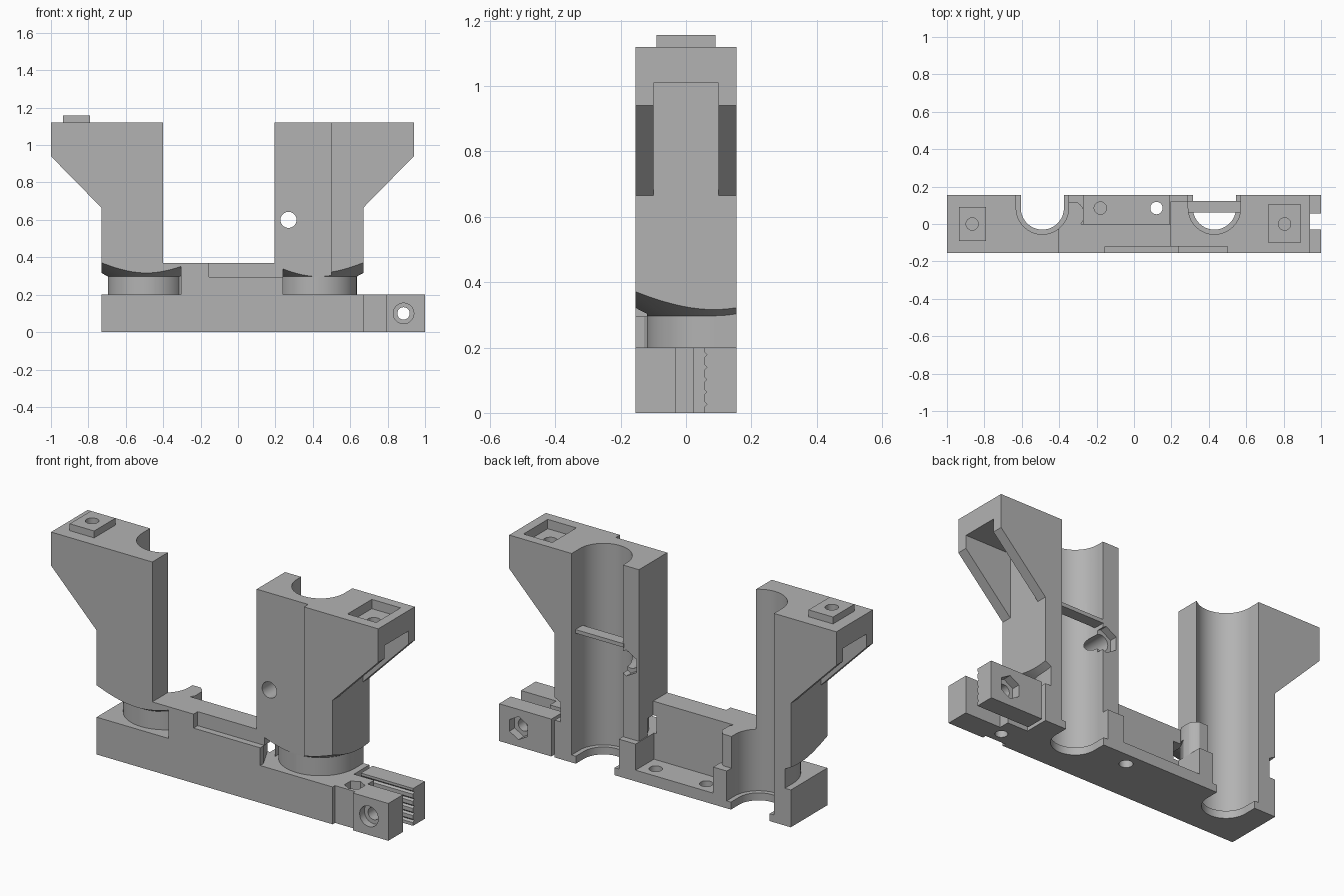
import bpy, bmesh, math
from mathutils import Matrix

if "Cube" in bpy.data.objects:
    bpy.data.objects.remove(bpy.data.objects["Cube"], do_unlink=True)

grey = bpy.data.materials.new("printed grey")
grey.use_nodes = True
grey.diffuse_color = (0.45, 0.45, 0.45, 1)
grey.node_tree.nodes["Principled BSDF"].inputs["Base Color"].default_value = grey.diffuse_color

D = 0.155          # half depth of the whole body
AXIS_Y = 0.085     # rod axis depth
ROD_R, ROD_L = -0.49, 0.43


def make(name, bm):
    bmesh.ops.recalc_face_normals(bm, faces=bm.faces)
    me = bpy.data.meshes.new(name)
    bm.to_mesh(me)
    bm.free()
    me.materials.append(grey)
    ob = bpy.data.objects.new(name, me)
    bpy.context.collection.objects.link(ob)
    return ob


def box(name, x, y, z, turn=0):
    bm = bmesh.new()
    bmesh.ops.create_cube(bm, size=1)
    spans = (x, y, z)
    mid = [(a + b) / 2 for a, b in spans]
    size = [b - a for a, b in spans] + [1]
    bm.transform(Matrix.Translation(mid) @ Matrix.Rotation(math.radians(turn), 4, "Z")
                 @ Matrix.Diagonal(size))
    return make(name, bm)


def cone(name, centre, r1, r2, length, axis="Z", sides=48):
    bm = bmesh.new()
    bmesh.ops.create_cone(bm, cap_ends=True, segments=sides, radius1=r1, radius2=r2, depth=length)
    turn = Matrix.Rotation(math.radians(90), 4, "X") if axis == "Y" else Matrix()
    bm.transform(Matrix.Translation(centre) @ turn)
    return make(name, bm)


def rod(centre, r, length, axis="Z", sides=48):
    return cone("cutter", centre, r, r, length, axis, sides)


def prism(name, points):
    bm = bmesh.new()
    face = bm.faces.new([bm.verts.new((x, -D, z)) for x, z in points])
    new = bmesh.ops.extrude_face_region(bm, geom=[face])["geom"]
    bmesh.ops.translate(bm, vec=(0, 2 * D, 0), verts=[v for v in new if isinstance(v, bmesh.types.BMVert)])
    return make(name, bm)


def combine(ob, tools, operation="DIFFERENCE"):
    """Apply booleans and remove the tools."""
    for tool in tools:
        mod = ob.modifiers.new("cut", "BOOLEAN")
        mod.operation, mod.solver, mod.object = operation, "EXACT", tool
        bpy.context.view_layer.update()
        result = bpy.data.meshes.new_from_object(ob.evaluated_get(bpy.context.evaluated_depsgraph_get()))
        ob.modifiers.clear()
        ob.data = result
        bpy.data.objects.remove(tool, do_unlink=True)
    return ob


def bore(x, r, z0, z1):
    """Round channel open towards the back."""
    return [rod((x, AXIS_Y, (z0 + z1) / 2), r, z1 - z0, sides=64),
            box("cutter", (x - r, x + r), (AXIS_Y, 0.3), (z0, z1))]


def groove(x, x0, x1):
    """Belt groove around the column neck, with a sloped ceiling."""
    neck, z0, z1, top = 0.205, 0.1, 0.297, 0.45
    ring = box("cutter", (x0, x1), (-0.3, 0.3), (z0 + 0.02, top - 0.02))
    wide = neck + (top - z1) / 0.55
    core = [rod((x, AXIS_Y, (z0 + z1) / 2), neck, z1 - z0 + 0.002, sides=64),
            cone("cutter", (x, AXIS_Y, (z1 + top) / 2), neck, wide, top - z1, sides=64),
            box("cutter", (x - neck, x + neck), (AXIS_Y, 0.4), (z0, z1 + 0.01))]
    return combine(ring, core)


def groove_r():
    return groove(ROD_R, -0.8, -0.305)


def groove_l():
    return groove(ROD_L, 0.24, 0.75)


def passages():
    """Slanted belt windows leading into the middle bay."""
    return [box("cutter", (x - 0.022, x + 0.022), (-0.15, 0.05), (0.2, 0.295), turn)
            for x, turn in ((0.225, 27), (-0.29, -27))]


# Base with rod seats, screw bay and mounting holes
base = box("base", (-0.73, 0.67), (-D, D), (0, 0.2))
cuts = [box("cutter", (-0.27, 0.19), (0, 0.3), (0.06, 0.3))]
for x in (ROD_R, ROD_L):
    cuts += bore(x, 0.14, 0.04, 0.5) + bore(x, 0.115, -0.1, 0.1)
cuts += [rod((x, 0.085, 0), 0.033, 0.4) for x in (-0.18, 0.12)]
combine(base, cuts)

# Front web between the columns
web = box("front_web", (-0.45, 0.24), (-D, 0), (0.2, 0.37))
combine(web, [box("cutter", (-0.155, 0.3), (-0.3, -0.12), (0.295, 0.5)), groove_r()]
        + passages() + bore(ROD_R, 0.14, 0.1, 0.5) + bore(ROD_L, 0.14, 0.1, 0.5))

# Guard horn beside the right rod
guard = box("belt_guard", (-0.4, -0.27), (-0.02, 0.115), (0.2, 0.37))
combine(guard, bore(ROD_R, 0.14, 0.1, 0.5) + passages())
horn = rod((-0.34, 0.05, 0.285), 0.075, 0.3)
combine(guard, [horn], "INTERSECT")

# Right column with cantilever arm
right_column = prism("right_column", [(-0.4, 0.2), (-0.4, 1.12), (-1, 1.12), (-1, 0.94),
                                      (-0.73, 0.665), (-0.73, 0.2)])
combine(right_column, bore(ROD_R, 0.14, 0.1, 1.3)
        + [groove_r(), box("cutter", (-1.1, -0.73), (-0.1, 0.1), (0.5, 1.01))])

# Locating peg on the right arm
peg = box("locating_peg", (-0.935, -0.79), (-0.09, 0.09), (1.11, 1.157))
combine(right_column, [peg], "UNION")
combine(right_column, [rod((-0.865, 0, 1.13), 0.033, 0.2)])

# Left column with cantilever arm, socket and cross hole
left_column = prism("left_column", [(0.195, 0.2), (0.195, 1.12), (0.94, 1.12), (0.94, 0.94),
                                    (0.67, 0.665), (0.67, 0.2)])
combine(left_column, bore(ROD_L, 0.14, 0.1, 1.3) + [
    groove_l(),
    box("cutter", (0.1, 0.5), (-0.3, -0.12), (0.1, 1.3)),
    box("cutter", (0.1, 0.295), (0.12, 0.3), (0.1, 1.3)),
    box("cutter", (0.67, 1.1), (-0.1, 0.1), (0.5, 1.01)),
    box("cutter", (0.72, 0.89), (-0.1, 0.105), (1.07, 1.3)),
    rod((0.805, 0, 1.13), 0.033, 0.2),
    rod((0.27, 0, 0.6), 0.043, 0.6, "Y"),
    rod((0.27, 0.13, 0.6), 0.07, 0.1, "Y", 6)] + passages())

# Stop plate across the left rod channel
box("rod_stop", (0.285, 0.575), (0.062, 0.122), (0.68, 0.7))

# Fixed half of the belt clamp
fixed_jaw = box("fixed_jaw", (0.79, 1), (-D, -0.03), (0, 0.2))
combine(fixed_jaw, [rod((0.885, 0, 0.1), 0.033, 0.8, "Y"), rod((0.885, -D, 0.1), 0.055, 0.08, "Y")])
clamp_neck = box("clamp_neck", (0.67, 0.79), (-0.135, 0.025), (0, 0.2))
combine(clamp_neck, [rod((0.745, -0.075, 0.1), 0.03, 0.5), rod((0.745, -0.075, 0.2), 0.05, 0.1, sides=6)])

# Loose half of the belt clamp with belt teeth
loose_jaw = box("loose_jaw", (0.69, 1), (0.055, D), (0, 0.2))
teeth = []
for i in range(5):
    tooth = rod((0, 0, 0), 0.009, 0.4, sides=4)
    tooth.data.transform(Matrix.Translation((0.85, 0.055, 0.026 + 0.038 * i))
                         @ Matrix.Rotation(math.radians(90), 4, "Y"))
    teeth.append(tooth)
combine(loose_jaw, teeth + [rod((0.885, 0.1, 0.1), 0.033, 0.4, "Y"),
                            rod((0.885, D, 0.1), 0.062, 0.09, "Y", 6)])

# Smooth the round surfaces, keep the edges sharp
for ob in bpy.context.scene.objects:
    ob.select_set(ob.type == "MESH")
bpy.context.view_layer.objects.active = base
bpy.ops.object.shade_smooth_by_angle(angle=math.radians(25))
